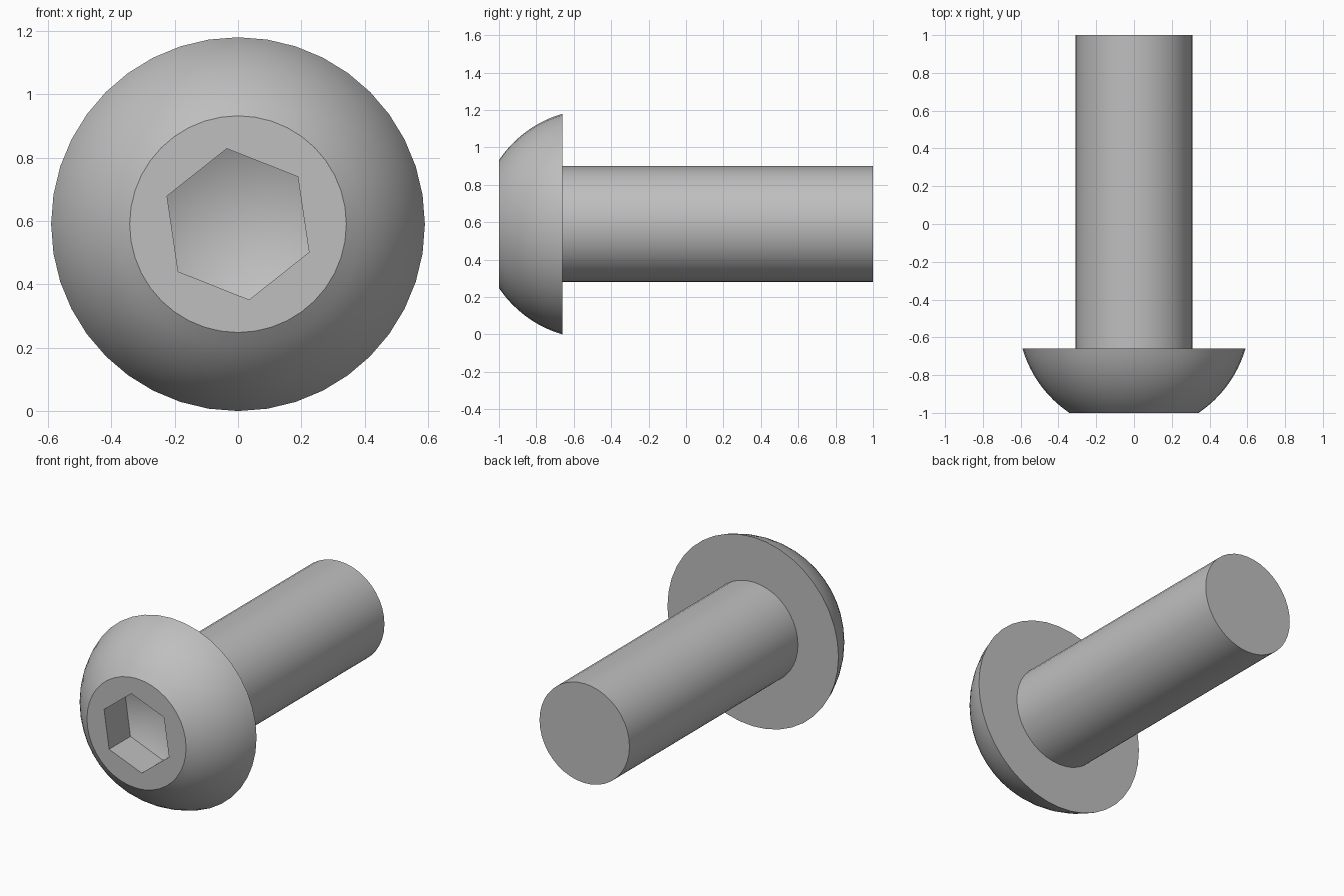
import bpy, bmesh
from math import sin, cos, radians, sqrt, tau

cube = bpy.data.objects.get("Cube")
if cube:
    bpy.data.objects.remove(cube, do_unlink=True)

AXIS_Z = 0.59      # height of the bolt's axis
HEAD_R, FLAT_R, SHANK_R, SOCKET_R = 0.59, 0.342, 0.31, 0.241
FRONT, SEAT, TIP = -1.0, -0.66, 1.0

steel = bpy.data.materials.new("grey_steel")
steel.use_nodes = True
colour = (0.52, 0.52, 0.52, 1)
steel.diffuse_color = colour
steel.node_tree.nodes["Principled BSDF"].inputs["Base Color"].default_value = colour


def lathe(name, profile, sides, phase=0.0, cap_start=True):
    """Turn (radius, y) points about the bolt axis; radius 0 makes an apex."""
    bm = bmesh.new()
    rings = []
    for r, y in profile:
        count = sides if r > 0 else 1
        rings.append([bm.verts.new((r * cos(phase + tau * i / sides), y,
                                    AXIS_Z + r * sin(phase + tau * i / sides)))
                      for i in range(count)])
    for a, b in zip(rings, rings[1:]):
        for i in range(sides):
            j = (i + 1) % sides
            if len(b) == 1:
                bm.faces.new((a[i], a[j], b[0]))
            else:
                bm.faces.new((a[i], a[j], b[j], b[i]))
    if cap_start:
        bm.faces.new(rings[0])
    if len(rings[-1]) > 1:
        bm.faces.new(rings[-1])
    bmesh.ops.recalc_face_normals(bm, faces=bm.faces)
    mesh = bpy.data.meshes.new(name)
    bm.to_mesh(mesh)
    bm.free()
    mesh.materials.append(steel)
    obj = bpy.data.objects.new(name, mesh)
    bpy.context.collection.objects.link(obj)
    return obj


def activate(obj):
    bpy.ops.object.select_all(action='DESELECT')
    obj.select_set(True)
    bpy.context.view_layer.objects.active = obj


# Domed head: a spherical zone between the front flat and the seat
depth = SEAT - FRONT
offset = (HEAD_R**2 - FLAT_R**2 - depth**2) / (2 * depth)
centre_y = SEAT - (-offset if offset < 0 else 0)
to_seat = (FLAT_R**2 + depth**2 - HEAD_R**2) / (2 * depth)
centre_y = SEAT - to_seat
ball_r = sqrt(HEAD_R**2 + to_seat**2)
steps = 10
dome = []
for k in range(steps + 1):
    y = FRONT + depth * k / steps
    dome.append((sqrt(ball_r**2 - (y - centre_y)**2), y))
head = lathe("button_head", dome, 40)

# Hexagonal socket with a shallow pointed floor
cutter = lathe("socket_cutter",
               [(SOCKET_R, FRONT - 0.1), (SOCKET_R, FRONT + 0.21), (0, FRONT + 0.33)],
               6, radians(38.4))
cutter.hide_render = True
activate(head)
cut = head.modifiers.new("hex_socket", 'BOOLEAN')
cut.operation = 'DIFFERENCE'
cut.solver = 'EXACT'
cut.object = cutter
bpy.ops.object.modifier_apply(modifier=cut.name)
bpy.data.objects.remove(cutter, do_unlink=True)

# Plain cylindrical shank
shank = lathe("shank", [(SHANK_R, SEAT), (SHANK_R, TIP)], 40, cap_start=False)

for part in (head, shank):
    activate(part)
    bpy.ops.object.shade_smooth_by_angle(angle=radians(32))
